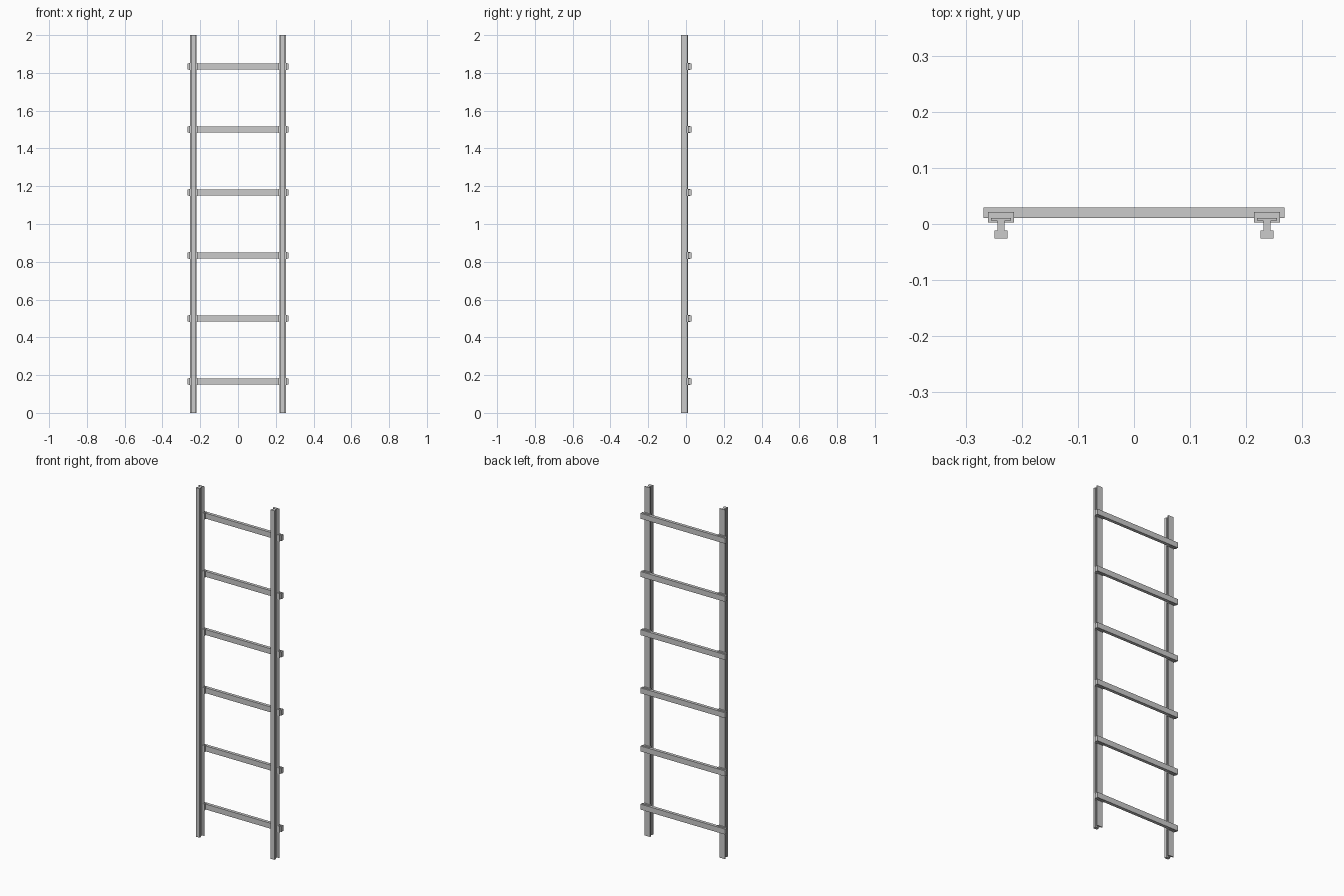
import bpy, bmesh

if "Cube" in bpy.data.objects:
    bpy.data.objects.remove(bpy.data.objects["Cube"])

grey = bpy.data.materials.new("light_grey")
grey.diffuse_color = (0.6, 0.6, 0.6, 1)
grey.use_nodes = True
grey.node_tree.nodes["Principled BSDF"].inputs["Base Color"].default_value = grey.diffuse_color


def extrude(name, profile, place, start, end):
    """Sweep a closed 2D profile between two positions along one axis."""
    bm = bmesh.new()
    face = bm.faces.new([bm.verts.new(place(u, v, start)) for u, v in profile])
    result = bmesh.ops.extrude_face_region(bm, geom=[face])
    shift = place(0, 0, end - start)
    top = [g for g in result["geom"] if isinstance(g, bmesh.types.BMVert)]
    bmesh.ops.translate(bm, vec=shift, verts=top)
    # Close the starting end if the extrusion removed it
    edges = [e for e in bm.edges if e.is_boundary]
    if edges:
        bmesh.ops.holes_fill(bm, edges=edges)
    bmesh.ops.recalc_face_normals(bm, faces=bm.faces)
    mesh = bpy.data.meshes.new(name)
    bm.to_mesh(mesh)
    bm.free()
    mesh.materials.append(grey)
    obj = bpy.data.objects.new(name, mesh)
    bpy.context.collection.objects.link(obj)
    return obj


def along_z(u, v, t):
    return (u, v, t)


def along_x(u, v, t):
    return (t, u, v)


def rectangle(u0, u1, v0, v1):
    return [(u0, v0), (u1, v0), (u1, v1), (u0, v1)]


# Half of the rail section: head, web and foot (x, y)
half = [(0.0115, -0.026), (0.0115, -0.012), (0.0065, -0.012),
        (0.0065, 0.005), (0.018, 0.006), (0.018, 0.011)]
rail_section = half + [(-x, y) for x, y in reversed(half)]

# Crossbar section (y, z) and the slightly taller fastening plate (x, y)
bar_section = rectangle(0.011, 0.029, -0.0155, 0.0155)
plate_section = rectangle(-0.0228, 0.0228, 0.003, 0.021)

RAIL_X = 0.237
for side, sx in (("left", -1), ("right", 1)):
    rail = extrude(f"{side}_rail", rail_section, along_z, 0, 2)
    rail.location.x = sx * RAIL_X

for i in range(6):
    z = (i + 0.5) / 3
    bar = extrude(f"crossbar_{i + 1}", bar_section, along_x, -0.268, 0.268)
    bar.location.z = z
    for side, sx in (("left", -1), ("right", 1)):
        plate = extrude(f"{side}_plate_{i + 1}", plate_section, along_z, -0.0185, 0.0185)
        plate.location = (sx * RAIL_X, 0, z)
